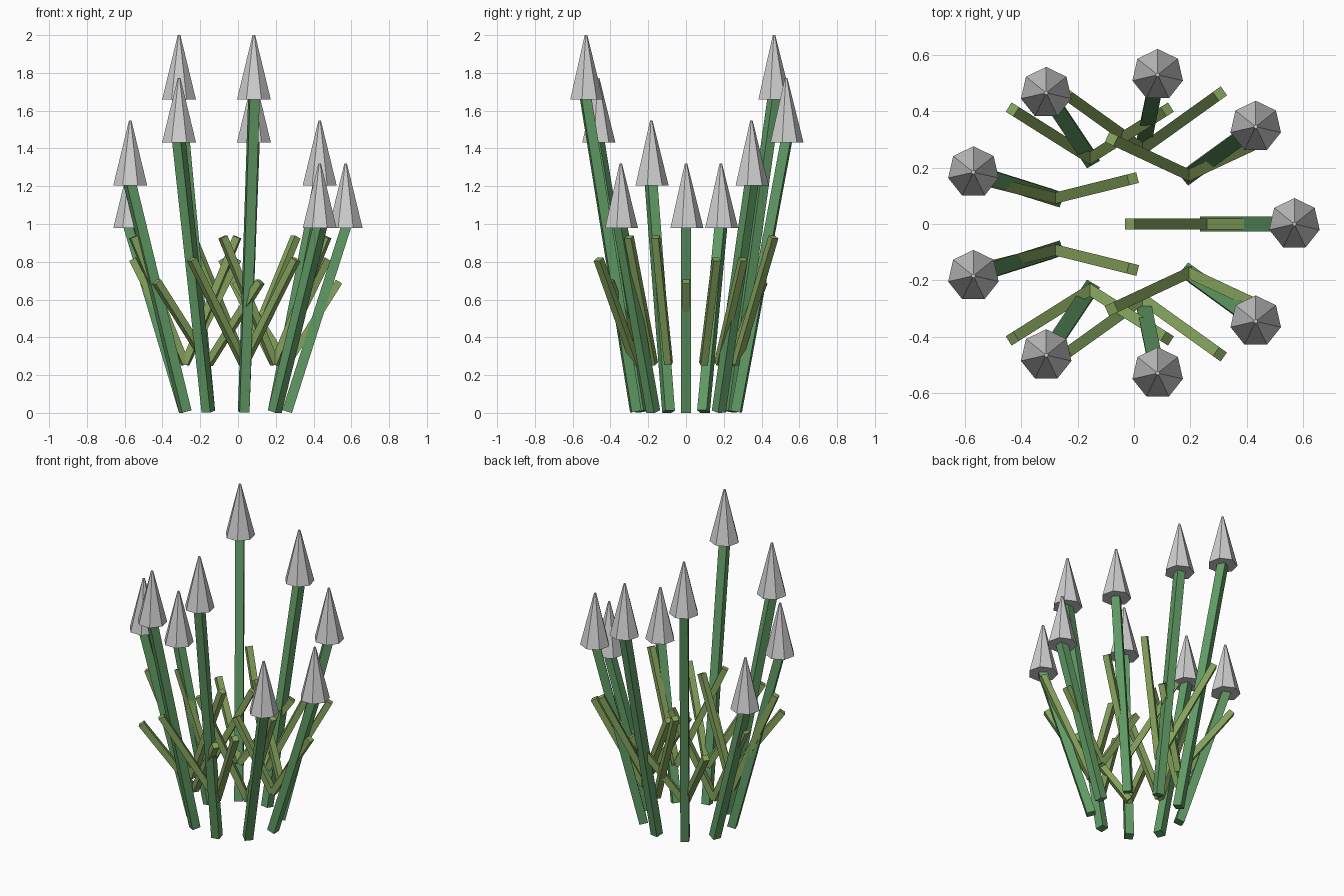
import bpy
from math import cos, sin, radians, sqrt
from mathutils import Matrix, Vector

cube = bpy.data.objects.get("Cube")
if cube:
    bpy.data.objects.remove(cube, do_unlink=True)


def material(name, rgb):
    mat = bpy.data.materials.new(name)
    mat.use_nodes = True
    mat.diffuse_color = (*rgb, 1)
    mat.node_tree.nodes["Principled BSDF"].inputs["Base Color"].default_value = (*rgb, 1)
    return mat


STEM_GREEN = material("stem green", (0.12, 0.33, 0.13))
LEAF_GREEN = material("leaf olive green", (0.24, 0.37, 0.11))
TIP_GREY = material("spear tip grey", (0.62, 0.62, 0.62))


def bar(name, start, end, width, side, mat):
    """Square bar between two points, with two faces square to the side vector."""
    start, end = Vector(start), Vector(end)
    along = end - start
    z = along.normalized()
    x = Vector(side)
    x = (x - z * x.dot(z)).normalized()
    y = z.cross(x)
    bpy.ops.mesh.primitive_cube_add(size=1)
    obj = bpy.context.object
    obj.name = name
    turn = Matrix((x, y, z)).transposed().to_4x4()
    size = Matrix.Diagonal((width, width, along.length, 1))
    obj.data.transform(turn @ size)
    obj.location = (start + end) / 2
    obj.data.materials.append(mat)
    return obj


COUNT = 9
CENTRE_X = -0.018
TIP_HEIGHT = 0.342

for i in range(COUNT):
    a = radians(i * 360 / COUNT)
    tangent = (-sin(a), cos(a), 0)
    base = Vector((CENTRE_X + 0.278 * cos(a), 0.27 * sin(a), 0.007))
    top_z = 1.32 + 0.2267 * (i % 4)
    head = Vector((CENTRE_X + 0.588 * cos(a), 0.538 * sin(a), top_z - TIP_HEIGHT))

    # Leaning stem, ending just inside its tip
    bar(f"stem_{i + 1}", base, head + (head - base) * 0.02, 0.053, tangent, STEM_GREEN)

    # Upright seven-sided spear tip
    bpy.ops.mesh.primitive_cone_add(vertices=7, radius1=0.092, radius2=0.007,
                                    depth=TIP_HEIGHT,
                                    location=head + Vector((0, 0, TIP_HEIGHT / 2)))
    tip = bpy.context.object
    tip.name = f"spear_tip_{i + 1}"
    tip.data.materials.append(TIP_GREY)

    # Pair of leaves spreading in a V from the lower stem
    node = Vector((base.x, base.y, 0.26))
    leaf_top = 0.695 + 0.118 * (i % 3)
    for label, sx in (("left", 1), ("right", -1)):
        end = (node.x + sx * 0.275, node.y + 0.2 * sin(a), leaf_top)
        side = Vector((-0.2 * sin(a), sx * 0.275, 0))
        bar(f"leaf_{label}_{i + 1}", node, end, 0.039, side, LEAF_GREEN)
